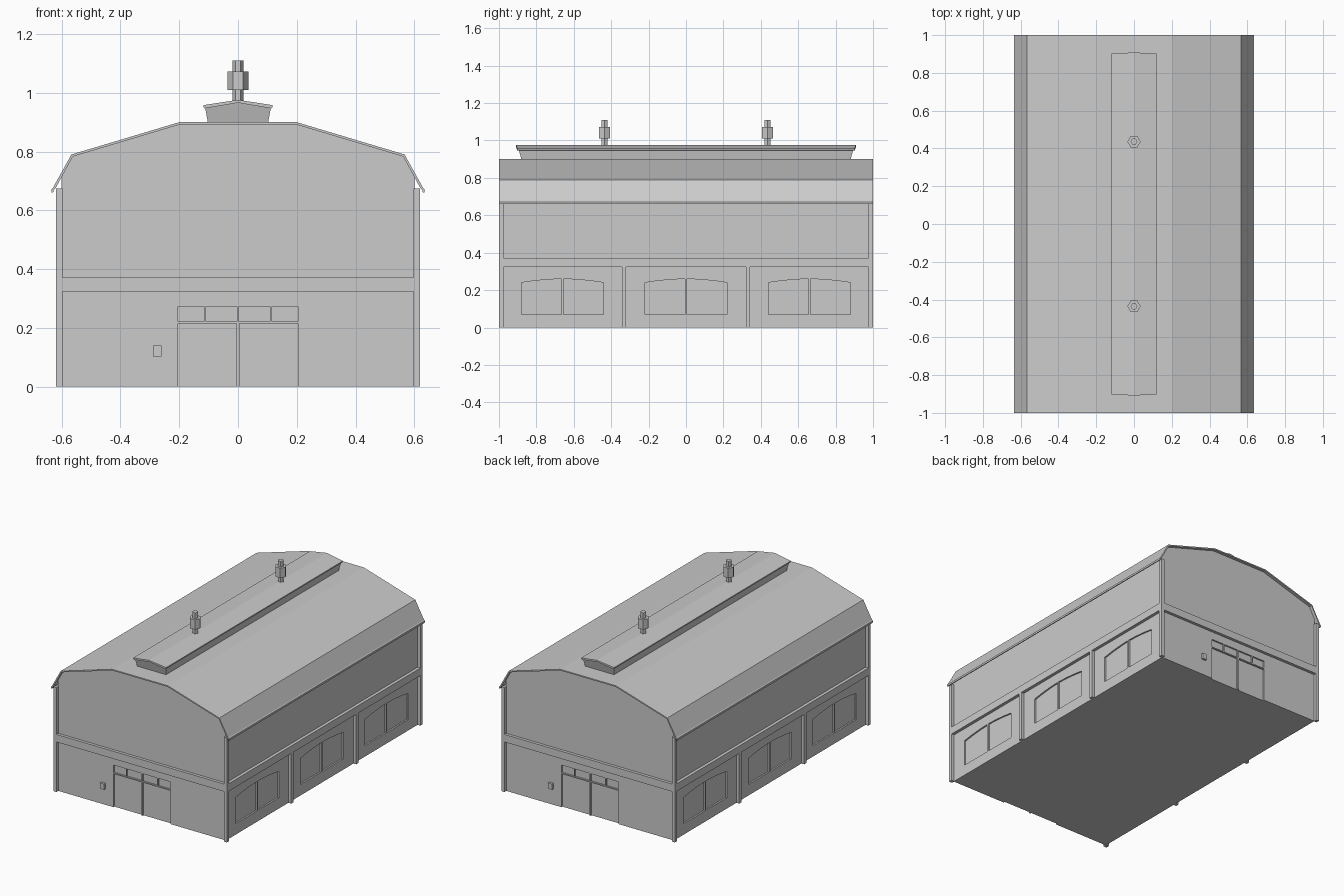
import bpy, bmesh
from math import cos, sin, pi
from mathutils import Vector

if "Cube" in bpy.data.objects:
    bpy.data.objects.remove(bpy.data.objects["Cube"])


def finish(name, bm):
    bmesh.ops.recalc_face_normals(bm, faces=bm.faces)
    me = bpy.data.meshes.new(name)
    bm.to_mesh(me)
    bm.free()
    ob = bpy.data.objects.new(name, me)
    bpy.context.collection.objects.link(ob)
    return ob


def prism(name, pts, axis, a, b):
    """Extrude a 2D outline along x, y or z from a to b."""
    place = {'x': lambda u, v: (a, u, v),
             'y': lambda u, v: (u, a, v),
             'z': lambda u, v: (u, v, a)}[axis]
    bm = bmesh.new()
    f = bm.faces.new([bm.verts.new(place(*p)) for p in pts])
    ext = bmesh.ops.extrude_face_region(bm, geom=[f], use_keep_orig=True)
    move = Vector([b - a if axis == c else 0 for c in 'xyz'])
    vs = [e for e in ext['geom'] if isinstance(e, bmesh.types.BMVert)]
    bmesh.ops.translate(bm, verts=vs, vec=move)
    return finish(name, bm)


def rect(u0, u1, v0, v1):
    return [(u0, v0), (u1, v0), (u1, v1), (u0, v1)]


def box(name, x0, x1, y0, y1, z0, z1):
    return prism(name, rect(x0, x1, y0, y1), 'z', z0, z1)


def mirrored(half):
    """Complete a right-half outline, listed from bottom to top."""
    return half + [(-x, z) for x, z in reversed(half)]


def span(s, a, b):
    return sorted((s * a, s * b))


# Wall core with gable ends
WX, WY, PX = 0.60, 0.98, 0.62
core = prism('walls', mirrored([(WX, 0), (WX, 0.714), (0.563, 0.785), (0.199, 0.894)]),
             'y', -WY, WY)

# Recesses: side windows, double doors and transom lights
cutters = []
for s in (1, -1):
    for c in (-0.66, 0, 0.66):
        for m in (1, -1):
            outline = [(c + m * u, z) for u, z in
                       ((0.005, 0.07), (0.22, 0.07), (0.22, 0.24), (0.15, 0.25),
                        (0.075, 0.257), (0.005, 0.26))]
            cutters.append(prism('window_cutter', outline, 'x', *span(s, WX - 0.01, WX + 0.05)))
    for m in (1, -1):
        for u0, u1, z0, z1 in ((0.005, 0.205, -0.05, 0.215),
                               (0.004, 0.109, 0.222, 0.272),
                               (0.116, 0.205, 0.222, 0.272)):
            x0, x1 = span(m, u0, u1)
            cutters.append(prism('door_cutter', rect(x0, x1, z0, z1), 'y',
                                 *span(s, WY - 0.01, WY + 0.05)))
for cut in cutters:
    cut.hide_render = True
    mod = core.modifiers.new('recess', 'BOOLEAN')
    mod.operation, mod.solver, mod.object = 'DIFFERENCE', 'EXACT', cut
bpy.context.view_layer.objects.active = core
for mod in list(core.modifiers):
    bpy.ops.object.modifier_apply(modifier=mod.name)
for cut in cutters:
    bpy.data.objects.remove(cut)

# Corner posts, pilasters, horizontal bands and wall boxes
for s in (1, -1):
    x0, x1 = span(s, WX - 0.002, PX)
    for t in (1, -1):
        y0, y1 = span(t, 0.976, 0.999)
        box('corner_post', x0, x1, y0, y1, 0, 0.675)
        p0, p1 = span(t, 0.321, 0.343)
        box('pilaster', x0, x1, p0, p1, 0, 0.33)
    box('side_band', x0, x1, -0.977, 0.977, 0.323, 0.372)
    y0, y1 = span(s, WY - 0.002, 0.999)
    box('end_band', -0.599, 0.599, y0, y1, 0.323, 0.372)
    x0, x1 = span(s, 0.26, 0.29)
    y0, y1 = span(s, WY - 0.002, 0.995)
    box('wall_box', x0, x1, y0, y1, 0.103, 0.14)

# Main roof shell with drip edges
outer = [(0.635, 0.66), (0.635, 0.672), (0.629, 0.678), (0.567, 0.79), (0.2, 0.9)]
inner = [(0.629, 0.66), (0.628, 0.668), (0.62, 0.677), (0.562, 0.783), (0.198, 0.892)]
left = [(-x, z) for x, z in reversed(outer)]
under = [(-x, z) for x, z in inner]
prism('roof', outer + left + under + inner[::-1], 'y', -1, 1)

# Ridge monitor: flared body
bm = bmesh.new()
for sx in (1, -1):
    for sy in (1, -1):
        bm.verts.new((sx * 0.101, sy * 0.878, 0.89))
        bm.verts.new((sx * 0.112, sy * 0.894, 0.951))
for sy in (1, -1):
    bm.verts.new((0, sy * 0.898, 0.968))
bmesh.ops.convex_hull(bm, input=bm.verts)
bmesh.ops.dissolve_limit(bm, angle_limit=0.01, verts=bm.verts, edges=bm.edges)
finish('monitor_body', bm)

# Ridge monitor: shallow gable roof, slightly longer at the ridge
top = prism('monitor_roof', [(0.113, 0.947), (0.118, 0.95), (0.118, 0.958), (0, 0.976),
                             (-0.118, 0.958), (-0.118, 0.95), (-0.113, 0.947), (0, 0.966)],
            'y', -0.902, 0.902)
for v in top.data.vertices:
    if abs(v.co.x) < 0.01:
        v.co.y *= 1.007


# Six-sided vent stacks
def hexagon(r, cy):
    return [(r * cos(i * pi / 3), cy + r * sin(i * pi / 3)) for i in range(6)]


for y in (-0.436, 0.436):
    prism('vent_pipe', hexagon(0.018, y), 'z', 0.955, 1.11)
    prism('vent_cowl', hexagon(0.035, y), 'z', 1.01, 1.073)
